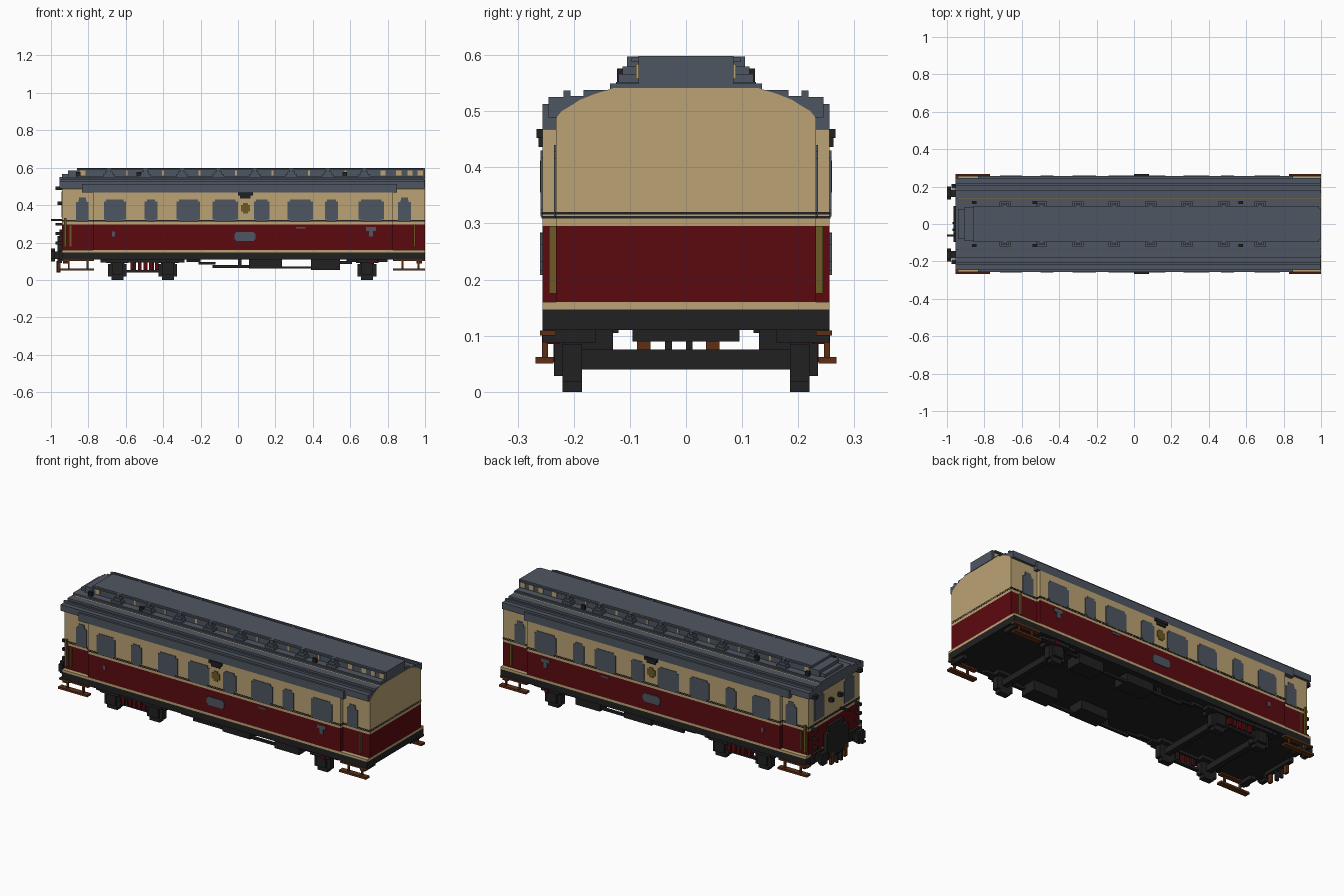
import bpy, bmesh, math

cube = bpy.data.objects.get("Cube")
if cube:
    bpy.data.objects.remove(cube, do_unlink=True)


def material(name, rgb):
    m = bpy.data.materials.new(name)
    m.use_nodes = True
    m.diffuse_color = (*rgb, 1)
    m.node_tree.nodes["Principled BSDF"].inputs["Base Color"].default_value = (*rgb, 1)
    return m


CREAM = material("cream paint", (0.50, 0.365, 0.175))
RED = material("dark red paint", (0.105, 0.003, 0.005))
GREY = material("slate grey", (0.078, 0.094, 0.122))
BLACK = material("soft black", (0.015, 0.015, 0.015))
BROWN = material("step brown", (0.11, 0.028, 0.007))
BRASS = material("old brass", (0.15, 0.10, 0.018))


def finish(name, bm, mat):
    bmesh.ops.recalc_face_normals(bm, faces=bm.faces)
    me = bpy.data.meshes.new(name)
    bm.to_mesh(me)
    bm.free()
    me.materials.append(mat)
    ob = bpy.data.objects.new(name, me)
    bpy.context.collection.objects.link(ob)
    return ob


def blocks(name, mat, items, both=False):
    """Boxes given as (x0, x1, y0, y1, z0, z1); both=True repeats them at -y."""
    bm = bmesh.new()
    for x0, x1, y0, y1, z0, z1 in items:
        for s in ((1, -1) if both else (1,)):
            v = bmesh.ops.create_cube(bm, size=1)["verts"]
            bmesh.ops.scale(bm, vec=(x1 - x0, y1 - y0, z1 - z0), verts=v)
            bmesh.ops.translate(bm, verts=v, vec=((x0 + x1) / 2, s * (y0 + y1) / 2, (z0 + z1) / 2))
    return finish(name, bm, mat)


def extrude_x(name, mat, half, x0, x1):
    """Extrude a half outline of (y, z), mirrored in y, from x0 to x1."""
    outline = half + [(-y, z) for y, z in reversed(half)]
    bm = bmesh.new()
    a = [bm.verts.new((x0, y, z)) for y, z in outline]
    b = [bm.verts.new((x1, y, z)) for y, z in outline]
    bm.faces.new(a)
    bm.faces.new(b)
    n = len(a)
    for i in range(n):
        bm.faces.new((a[i], a[(i + 1) % n], b[(i + 1) % n], b[i]))
    return finish(name, bm, mat)


def stepped(cx, w, z0, z1, y0, y1, bottom=True, c=0.012):
    """Rectangle with stepped corners on a side wall."""
    lo = z0 + (c if bottom else 0)
    out = [(cx - w / 2, cx + w / 2, y0, y1, lo, z1 - c),
           (cx - w / 2 + c, cx + w / 2 - c, y0, y1, z1 - c, z1)]
    if bottom:
        out.append((cx - w / 2 + c, cx + w / 2 - c, y0, y1, z0, lo))
    return out


X0, X1 = -0.94, 1.0      # body ends
M0, M1 = -0.775, 0.83    # wide middle part
W, N = 0.256, 0.232      # half widths of middle and of door bays

# body shell in colour bands
blocks("underframe", BLACK, [(X0, X1, -W, W, 0.11, 0.147)])
blocks("sill_band", CREAM, [(X0, X1, -W, W, 0.147, 0.16)])
blocks("lower_body", RED, [(M0, M1, -W, W, 0.16, 0.295), (X0, M0, -N, N, 0.16, 0.295),
                           (M1, X1, -N, N, 0.16, 0.295)])
blocks("upper_sides", CREAM, [(M0, M1, -W, W, 0.295, 0.467)])
wall = [(N, 0.295), (N, 0.487), (0.222, 0.50), (0.205, 0.51), (0.19, 0.52), (0.165, 0.53), (0.13, 0.541)]
extrude_x("end_body", CREAM, wall, X0, X1)
lines = []
for z in (0.309, 0.316):
    lines += [(M0 - 0.0015, M1 + 0.0015, -W - 0.0015, W + 0.0015, z, z + 0.004),
              (X0 - 0.0015, X1 + 0.0005, -N - 0.0015, N + 0.0015, z, z + 0.004)]
blocks("waist_lines", BLACK, lines)

# stepped roof
crown = [(0.245, 0.525), (0.218, 0.525), (0.218, 0.537), (0.206, 0.537), (0.206, 0.527), (0.183, 0.527),
         (0.183, 0.538), (0.135, 0.538), (0.135, 0.549)]
extrude_x("roof_middle", GREY, [(W, 0.467), (W, 0.513), (0.245, 0.513)] + crown, M0 - 0.06, M1 + 0.02)
extrude_x("roof_ends", GREY, [(0.245, 0.489)] + crown, -0.955, 0.998)

# raised roof centre, stepping down at one end
blocks("raised_roof", GREY, [(-0.86, 1.0, -0.085, 0.085, 0.545, 0.598),
                             (-0.86, 0.99, -0.097, 0.097, 0.588, 0.596),
                             (-0.91, -0.86, -0.09, 0.09, 0.545, 0.584),
                             (-0.94, -0.91, -0.08, 0.08, 0.545, 0.566),
                             (-0.86, 0.99, -0.125, 0.125, 0.545, 0.552)])
vent_x = [-0.69 + i * 0.195 for i in range(8)]
vents = []
for x in vent_x:
    vents += [(x - 0.03, x + 0.03, 0.08, 0.12, 0.549, 0.566),
              (x - 0.02, x + 0.02, 0.08, 0.113, 0.566, 0.58),
              (x - 0.01, x + 0.01, 0.08, 0.105, 0.58, 0.5975)]
blocks("roof_vents", GREY, vents, True)
blocks("roof_side_lights", CREAM, [(x - 0.014, x + 0.014, 0.084, 0.089, 0.557, 0.584)
                                   for x in (-0.83, 0.775, 0.86, 0.92, 0.975)]
       + [(x + 0.09, x + 0.1, 0.084, 0.088, 0.557, 0.584) for x in vent_x], True)
blocks("roof_lamps", BLACK, [(x - 0.012, x + 0.012, 0.108, 0.123, 0.552, 0.576)
                             for x in (-0.855, -0.53, 0.57)], True)

# side windows: centre and width
windows = []
for x, w in ((-0.658, 0.118), (-0.465, 0.068), (-0.265, 0.125), (-0.068, 0.135), (0.127, 0.085),
             (0.333, 0.135), (0.5, 0.07), (0.712, 0.135)):
    windows += stepped(x, w, 0.312, 0.43, W - 0.002, W + 0.003)
for x in (-0.832, 0.89):
    windows += stepped(x, 0.068, 0.312, 0.428, N - 0.002, N + 0.003, False)
    windows.append((x - 0.018, x + 0.018, N - 0.002, N + 0.003, 0.428, 0.44))
blocks("side_windows", GREY, windows, True)

# side plates, emblem and lamp
blocks("side_plates", GREY, stepped(0.038, 0.112, 0.208, 0.256, W - 0.002, W + 0.004, c=0.008)
       + [(-0.675, -0.658, W, W + 0.004, 0.232, 0.258), (0.31, 0.36, W, W + 0.004, 0.275, 0.284),
          (0.685, 0.738, W, W + 0.004, 0.262, 0.282), (0.7, 0.723, W, W + 0.004, 0.232, 0.262)], True)
blocks("emblem", BRASS, stepped(0.04, 0.05, 0.355, 0.412, W - 0.002, W + 0.004), True)
blocks("side_lamp", BLACK, [(0.0, 0.08, W - 0.002, W + 0.01, 0.452, 0.468),
                            (0.012, 0.068, W - 0.002, W + 0.007, 0.436, 0.452)], True)
blocks("hand_rails", BRASS, [(0.938, 0.95, N, 0.244, 0.175, 0.295), (-0.93, -0.918, N, 0.244, 0.175, 0.33),
                             (-0.9, -0.89, N, 0.238, 0.18, 0.29)], True)

# vestibule end
blocks("end_windows", GREY, [(X0 - 0.004, X0, 0.09, 0.18, 0.335, 0.46),
                             (X0 - 0.004, X0, 0.105, 0.165, 0.46, 0.472)], True)
blocks("end_gangway", BLACK, [(-0.965, X0, -0.095, 0.095, 0.09, 0.235),
                              (-0.955, X0, -0.07, 0.07, 0.235, 0.27)])
blocks("end_hook", BLACK, [(-1.0, X0, -0.066, -0.056, 0.315, 0.327)])
blocks("end_brackets", BLACK, [(-0.975, X0, 0.19, 0.205, z, z + 0.015) for z in (0.19, 0.24, 0.29)]
       + [(-0.965, X0, 0.03, 0.05, 0.40, 0.42), (-0.975, X0, 0.19, 0.215, 0.48, 0.5)], True)
blocks("buffers", BLACK, [(-0.98, X0, 0.145, 0.185, 0.113, 0.153), (-1.0, -0.978, 0.13, 0.2, 0.112, 0.154),
                          (-1.0, -0.978, 0.143, 0.187, 0.098, 0.167),
                          (-0.955, X0, 0.12, 0.21, 0.105, 0.16)], True)
blocks("hoses", BROWN, [(-0.965, -0.95, y, y + 0.024, 0.045, 0.115) for y in (-0.087, 0.036)])
blocks("coupling", BLACK, [(-0.97, -0.95, y, y + 0.012, 0.04, 0.1) for y in (-0.037, 0.0)])

# footsteps at all four doors
steps = []
for a, b in ((-0.955, -0.77), (0.83, 1.0)):
    steps += [(a, b, 0.236, 0.268, 0.05, 0.062), (a, b, 0.232, 0.26, 0.1, 0.1095)]
    steps += [(x, x + 0.01, 0.246, 0.257, 0.06, 0.102) for x in (a + 0.045, b - 0.04)]
blocks("footsteps", BROWN, steps, True)

# wheels, axles and frames
wheels, axles = [], []
for x in (-0.645, -0.375, 0.69):
    wheels += [(x - 0.032, x + 0.032, 0.185, 0.22, 0.0, 0.018), (x - 0.05, x + 0.05, 0.185, 0.22, 0.018, 0.085),
               (x - 0.038, x + 0.038, 0.185, 0.219, 0.085, 0.111), (x - 0.03, x + 0.03, 0.2, 0.235, 0.028, 0.111),
               (x - 0.06, x + 0.06, 0.16, 0.246, 0.09, 0.111)]
    axles.append((x - 0.016, x + 0.016, -0.2, 0.2, 0.04, 0.075))
blocks("wheels", BLACK, wheels, True)
blocks("axles", BLACK, axles)
blocks("bogie_frame", BLACK, [(-0.735, -0.285, 0.195, 0.24, 0.093, 0.111), (-0.6, -0.42, 0.205, 0.225, 0.04, 0.053),
                              (-0.56, -0.545, 0.2, 0.226, 0.05, 0.1), (-0.465, -0.45, 0.2, 0.226, 0.05, 0.1),
                              (0.58, 0.8, 0.205, 0.235, 0.095, 0.111)], True)
blocks("springs", RED, [(x, x + 0.02, 0.205, 0.236, 0.053, 0.093) for x in (-0.575, -0.535, -0.505, -0.475, -0.445)]
       + [(0.70, 0.725, 0.225, 0.25, 0.085, 0.105)], True)

# under-floor boxes and truss
blocks("truss", BLACK, [(-0.275, -0.2, 0.2, 0.215, 0.095, 0.111), (-0.21, -0.12, 0.2, 0.215, 0.083, 0.095),
                        (-0.135, 0.07, 0.2, 0.215, 0.065, 0.08), (0.22, 0.4, 0.2, 0.215, 0.06, 0.073),
                        (0.53, 0.61, 0.2, 0.215, 0.085, 0.1), (0.0, 0.02, 0.2, 0.215, 0.075, 0.111)], True)
blocks("equipment_boxes", BLACK, [(0.06, 0.235, 0.13, 0.225, 0.06, 0.111), (0.39, 0.545, 0.13, 0.225, 0.053, 0.111)],
       True)
blocks("end_brackets_under", BLACK, [(0.955, 0.985, 0.16, 0.256, 0.088, 0.111),
                                     (-0.935, -0.9, 0.16, 0.256, 0.088, 0.111)], True)
